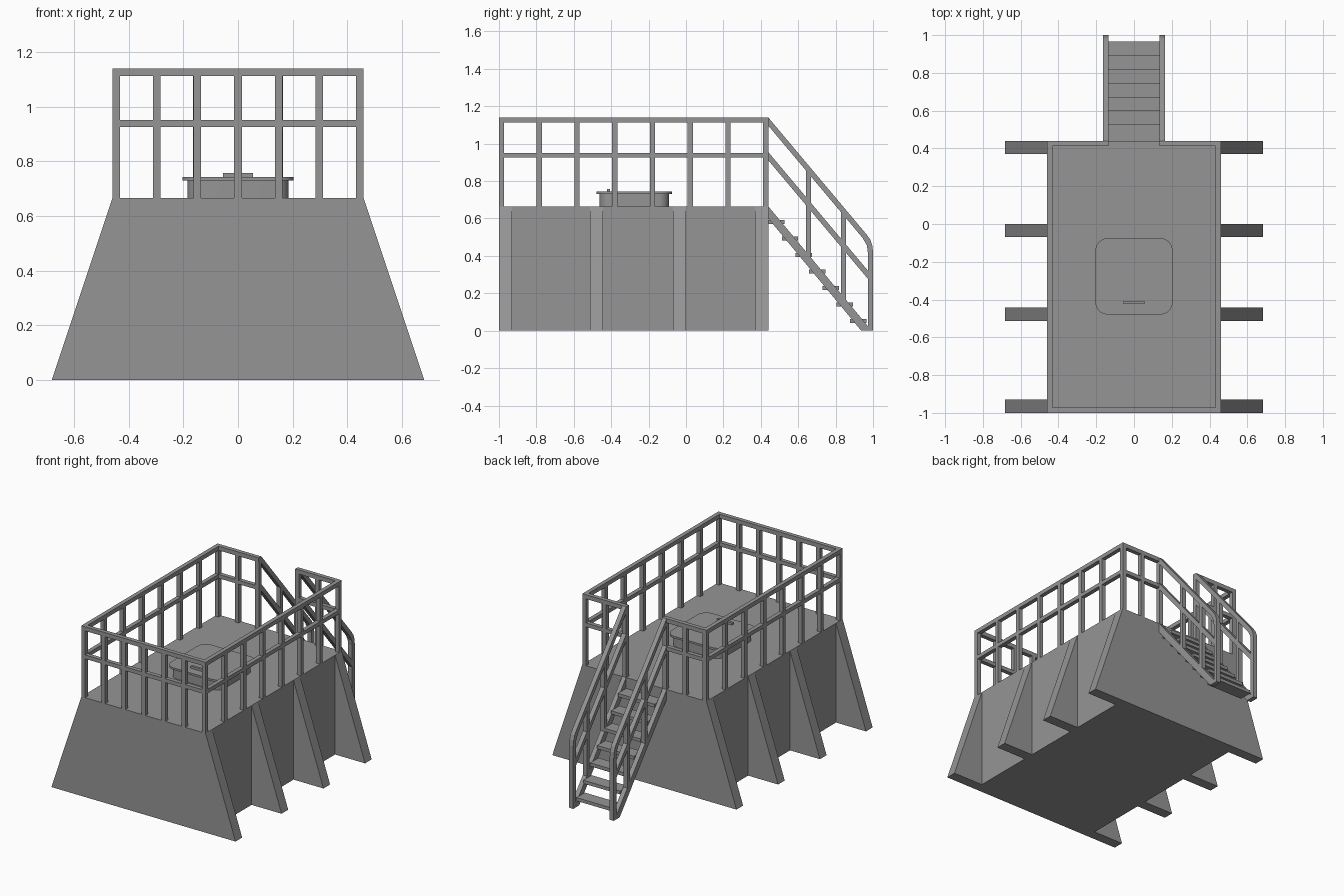
import bpy, bmesh, math
from mathutils import Vector

if "Cube" in bpy.data.objects:
    bpy.data.objects.remove(bpy.data.objects["Cube"])

grey = bpy.data.materials.new("plain grey")
grey.diffuse_color = (0.30, 0.30, 0.30, 1)
grey.use_nodes = True
grey.node_tree.nodes["Principled BSDF"].inputs["Base Color"].default_value = grey.diffuse_color

W, Y0, Y1, DECK, TOP = 0.46, -1.0, 0.44, 0.665, 1.14   # platform extents
T = 0.028                                             # rail thickness


def finish(bm, name):
    bmesh.ops.recalc_face_normals(bm, faces=bm.faces)
    mesh = bpy.data.meshes.new(name)
    bm.to_mesh(mesh)
    bm.free()
    mesh.materials.append(grey)
    ob = bpy.data.objects.new(name, mesh)
    bpy.context.collection.objects.link(ob)
    return ob


def add_box(bm, x0, x1, y0, y1, z0, z1):
    vs = bmesh.ops.create_cube(bm, size=1)["verts"]
    for v in vs:
        v.co = Vector((x0 if v.co.x < 0 else x1,
                       y0 if v.co.y < 0 else y1,
                       z0 if v.co.z < 0 else z1))


def add_prism(bm, points, direction):
    """Close a flat outline and extrude it."""
    face = bm.faces.new([bm.verts.new(p) for p in points])
    out = bmesh.ops.extrude_face_region(bm, geom=[face], use_keep_orig=True)
    moved = [g for g in out["geom"] if isinstance(g, bmesh.types.BMVert)]
    bmesh.ops.translate(bm, verts=moved, vec=direction)


def box(name, *size):
    bm = bmesh.new()
    add_box(bm, *size)
    return finish(bm, name)


# Solid base block and its sloping fins
box("base_block", -W, W, Y0, Y1, 0, DECK)
bm = bmesh.new()
for y in (-1.0, -0.513, -0.07, 0.37):
    for s in (-1, 1):
        add_prism(bm, [(s * W, y, 0), (s * 0.682, y, 0), (s * W, y, DECK)], (0, 0.07, 0))
finish(bm, "side_fins")

# Deck railing: posts
bm = bmesh.new()
step = (2 * W - T) / 6
xs = [-W + T / 2 + i * step for i in range(7)]
ys = [Y0 + T / 2 + i * (Y1 - Y0 - T) / 7 for i in range(8)]
spots = [(x, ys[0]) for x in xs]
spots += [(x, ys[-1]) for x in xs if abs(x) > 0.1]
spots += [(x, y) for x in (xs[0], xs[-1]) for y in ys[1:-1]]
for x, y in spots:
    add_box(bm, x - T / 2, x + T / 2, y - T / 2, y + T / 2, DECK, TOP - T)
finish(bm, "railing_posts")

# Deck railing: top and middle rails, open at the stair
for name, z0, z1 in (("top_rail", TOP - T, TOP), ("middle_rail", 0.925, 0.951)):
    bm = bmesh.new()
    add_box(bm, -W, W, Y0, Y0 + T, z0, z1)
    for s in (-1, 1):
        add_box(bm, *sorted((s * W, s * (W - T))), Y0 + T, Y1 - T, z0, z1)
        add_box(bm, *sorted((s * W, s * 0.135)), Y1 - T, Y1, z0, z1)
    finish(bm, name)

# Stair sides: stringers, rails and posts, one set each side
SLOPE = 1.19


def line(z, y):
    return z - SLOPE * (y - Y1)


def bar(y0, y1, za, zb):
    return [(y0, line(za, y0)), (y1, line(za, y1)), (y1, line(zb, y1)), (y0, line(zb, y0))]


outlines = {
    "stair_stringer": [[(Y1, DECK), (0.972, 0.025), (0.972, 0), (0.937, 0), (Y1, 0.60)]],
    "stair_handrail": [[(Y1, TOP), (0.965, 0.515), (0.985, 0.487), (0.996, 0.455), (1, 0.42),
                        (1, 0), (0.972, 0), (0.972, 0.42), (0.967, 0.456), (0.945, 0.495),
                        (Y1, 1.096)]],
    "stair_middle_rail": [bar(Y1, 0.972, 0.911, 0.955)],
    "stair_posts": [bar(y, y + 0.026, 0.65, 1.10) for y in (0.642, 0.83)],
}
for name, shapes in outlines.items():
    bm = bmesh.new()
    for x in (-0.165, 0.135):
        for shape in shapes:
            add_prism(bm, [(x, y, z) for y, z in shape], (0.03, 0, 0))
    finish(bm, name)

# Stair treads
bm = bmesh.new()
for k in range(7):
    y = 0.92 - 0.073 * k
    z = 0.632 - 1.21 * (y - Y1)
    add_box(bm, -0.136, 0.136, y - 0.043, y + 0.045, z - 0.011, z + 0.011)
finish(bm, "stair_treads")


# Rounded hatch on the deck
def rounded_slab(name, hx, hy, radius, z0, z1):
    pts = []
    for q, (sx, sy) in enumerate(((1, 1), (-1, 1), (-1, -1), (1, -1))):
        for i in range(9):
            a = math.radians(90 * q + 90 * i / 8)
            pts.append((sx * (hx - radius) + radius * math.cos(a),
                        -0.277 + sy * (hy - radius) + radius * math.sin(a), z0))
    bm = bmesh.new()
    add_prism(bm, pts, (0, 0, z1 - z0))
    ob = finish(bm, name)
    bpy.ops.object.select_all(action='DESELECT')
    ob.select_set(True)
    bpy.context.view_layer.objects.active = ob
    bpy.ops.object.shade_smooth_by_angle(angle=math.radians(30))


rounded_slab("hatch_collar", 0.185, 0.185, 0.055, DECK, 0.73)
rounded_slab("hatch_lid", 0.204, 0.202, 0.065, 0.73, 0.743)
box("hatch_handle", -0.055, 0.055, -0.423, -0.407, 0.743, 0.758)
